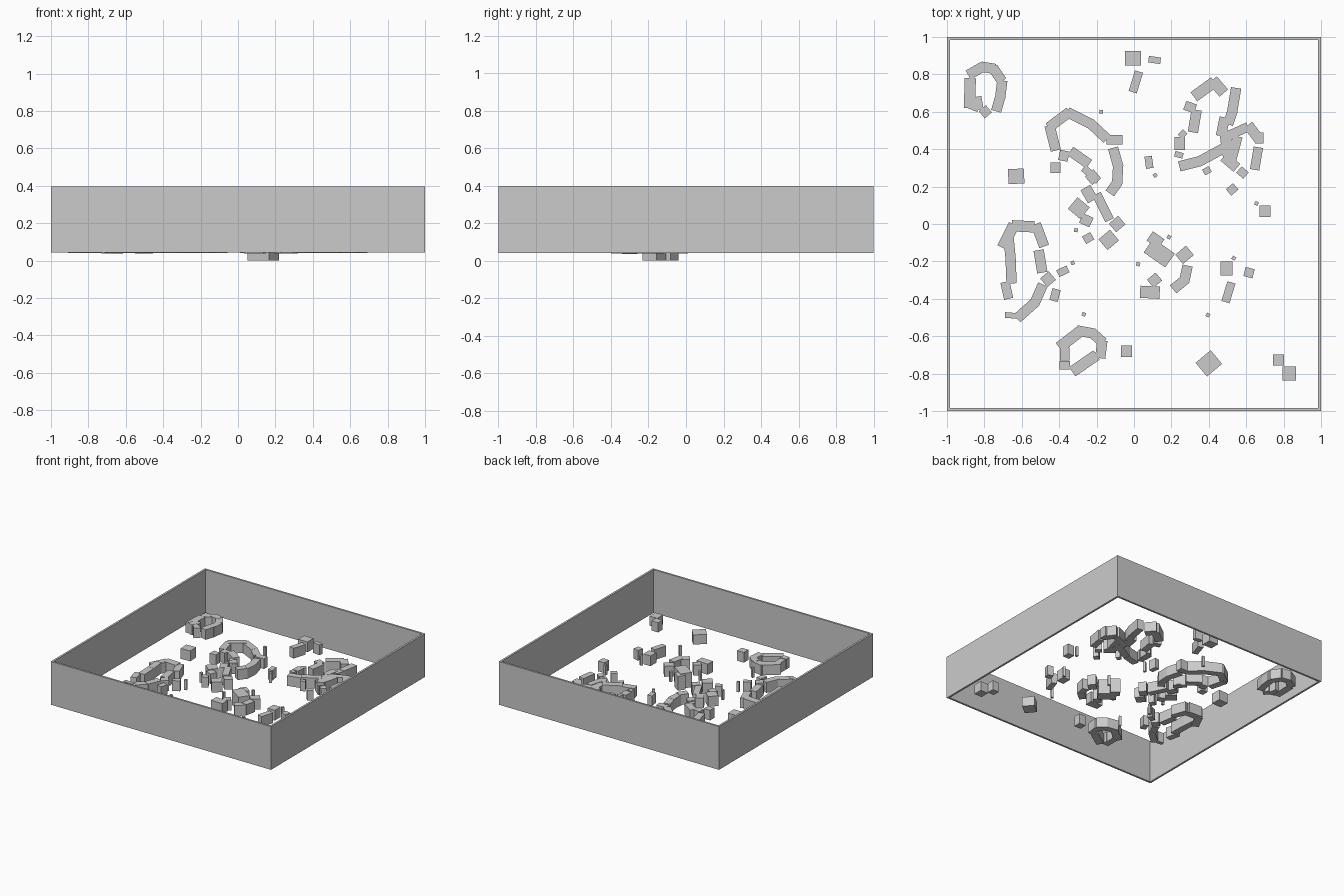
import bpy, bmesh, math, random
from mathutils import Matrix, Vector

random.seed(4)

def add_box(bm, x, y, sx, sy, rot, z0, z1):
    m = (Matrix.Translation((x, y, (z0 + z1) / 2)) @ Matrix.Rotation(math.radians(rot), 4, 'Z')
         @ Matrix.Diagonal((sx, sy, z1 - z0, 1)))
    bmesh.ops.create_cube(bm, size=1, matrix=m)

def finish(name, bm):
    me = bpy.data.meshes.new(name)
    bm.to_mesh(me)
    bm.free()
    ob = bpy.data.objects.new(name, me)
    bpy.context.collection.objects.link(ob)
    return ob

def stone_group(name, chains=(), blocks=(), z0=0.042, z1=0.125):
    """chains: (width, points) walls made of straight blocks; blocks: x, y, sx, sy, rotation"""
    bm = bmesh.new()
    for w, pts in chains:
        for i, (a, b) in enumerate(zip(pts, pts[1:])):
            d = Vector(b) - Vector(a)
            c = (Vector(a) + Vector(b)) / 2
            j = random.uniform(-0.004, 0.004)
            ext = 0.015 if len(pts) > 2 else 0
            add_box(bm, c.x, c.y, d.length + ext, w,
                    math.degrees(math.atan2(d.y, d.x)), z0 + j * .5, z1 + j)
    for x, y, sx, sy, r in blocks:
        j = random.uniform(-0.004, 0.004)
        add_box(bm, x, y, sx, sy, r, z0 + j * .5, z1 + j)
    return finish(name, bm)

# Four thin perimeter walls
T = 0.016
for name, x, y, sx, sy in (("front_wall", 0, -1 + T / 2, 2, T), ("back_wall", 0, 1 - T / 2, 2, T),
                           ("left_wall", -1 + T / 2, 0, T, 2), ("right_wall", 1 - T / 2, 0, T, 2)):
    bm = bmesh.new()
    add_box(bm, x, y, sx, sy, 0, 0.042, 0.397)
    finish(name, bm)

# Broken ring ruins
stone_group("ruin_back_left", [
    (.06, [(-.88, .62), (-.875, .78)]),
    (.055, [(-.88, .8), (-.81, .84), (-.75, .83), (-.71, .77)]),
    (.055, [(-.705, .76), (-.715, .68), (-.735, .61)]),
    (.045, [(-.88, .64), (-.83, .62)])],
    [(-.795, .6, .05, .05, 40), (-.84, .645, .06, .07, 10)])

stone_group("ruin_centre", [
    (.055, [(-.42, .4), (-.45, .52), (-.35, .595), (-.23, .535), (-.15, .46)]),
    (.055, [(-.11, .4), (-.085, .31), (-.09, .22), (-.125, .17)]),
    (.05, [(-.2, .16), (-.13, .02)]),
    (.055, [(-.4, .37), (-.35, .36)]),
    (.055, [(-.34, .39), (-.24, .32)]),
    (.04, [(-.27, .3), (-.19, .23)])],
    [(-.105, .45, .085, .05, 0), (-.42, .3, .055, .055, 0), (-.24, .16, .06, .08, 30),
     (-.22, .25, .06, .06, 40), (-.295, .085, .085, .08, -40), (-.255, .02, .06, .055, -25),
     (-.245, -.075, .05, .045, 30), (-.135, -.085, .08, .075, 40), (-.09, 0, .065, .06, 40)])

stone_group("ruin_left", [
    (.06, [(-.7, -.12), (-.645, -.01), (-.54, -.015)]),
    (.055, [(-.525, 0), (-.48, -.12)]),
    (.055, [(-.67, -.08), (-.66, -.18), (-.655, -.31)]),
    (.05, [(-.69, -.31), (-.67, -.4)]),
    (.055, [(-.51, -.14), (-.49, -.26)]),
    (.055, [(-.49, -.33), (-.53, -.42), (-.62, -.5)])],
    [(-.46, -.295, .06, .06, 40), (-.645, -.49, .09, .03, -5)], z0=0.04)

stone_group("ruin_front", [
    (.06, [(-.4, -.66), (-.29, -.575)]),
    (.055, [(-.3, -.57), (-.22, -.585), (-.17, -.63), (-.18, -.71)]),
    (.06, [(-.33, -.79), (-.2, -.7)]),
    (.05, [(-.37, -.73), (-.37, -.66)])],
    [(-.37, -.755, .055, .045, 0)])

stone_group("ruin_back_right", [
    (.06, [(.32, .68), (.43, .76)]),
    (.06, [(.42, .77), (.48, .7)]),
    (.055, [(.545, .72), (.525, .6), (.505, .54)]),
    (.055, [(.335, .61), (.315, .49)]),
    (.055, [(.485, .57), (.465, .47)]),
    (.055, [(.25, .31), (.35, .335), (.47, .4)])],
    [(.3, .625, .06, .05, -20), (.245, .43, .055, .07, 0), (.26, .48, .04, .035, 45),
     (.24, .37, .045, .03, -15), (.39, .285, .04, .035, 30)])

stone_group("ruin_right", [
    (.06, [(.49, .47), (.5, .38), (.52, .33)]),
    (.05, [(.5, .47), (.61, .52)]),
    (.055, [(.61, .53), (.67, .45)]),
    (.05, [(.665, .41), (.645, .29)]),
    (.055, [(.48, .36), (.55, .3)])],
    [(.58, .275, .05, .045, -40), (.67, .46, .045, .06, 0), (.54, .41, .05, .12, -15)])

stone_group("ruin_front_right", [
    (.055, [(.285, -.23), (.27, -.3), (.215, -.345)])],
    [(.27, -.165, .075, .065, 40), (.11, -.3, .06, .055, 40), (.085, -.365, .105, .065, -3)], z0=0.038)
stone_group("sunken_blocks", (), [(.115, -.085, .075, .06, -35), (.135, -.155, .14, .09, -35)], z0=0.004, z1=0.12)

# Loose blocks
stone_group("loose_blocks", (), [
    (-.005, .887, .085, .078, 0), (.11, .877, .065, .035, -8), (.01, .76, .045, .115, -17),
    (-.63, .255, .085, .08, 3), (.08, .33, .04, .065, 8), (.525, .185, .05, .045, 40),
    (.7, .068, .058, .06, 0), (.495, -.238, .065, .075, 0), (.615, -.26, .05, .05, -15),
    (.505, -.365, .045, .11, -17), (-.04, -.68, .06, .06, 0), (-.38, -.253, .06, .04, 25),
    (-.422, -.38, .045, .065, -15)])
stone_group("raised_blocks", (), [(.4, -.745, .105, .095, 40), (.772, -.727, .058, .058, 0),
                                  (.83, -.8, .07, .075, 0)], z0=0.055, z1=0.135)

# Small posts
stone_group("small_posts", (), [(x, y, .02, .02, random.uniform(-35, 35)) for x, y in (
    (-.176, .6), (.113, .26), (.655, .11), (.533, -.183), (.395, -.487), (-.268, -.483),
    (-.328, -.208), (-.31, -.033), (.022, -.215), (.187, -.07))])
for name in ("sunken_blocks",):
    for v in bpy.data.objects[name].data.vertices:
        if v.co.z < 0.02:
            v.co.z = 0.0
